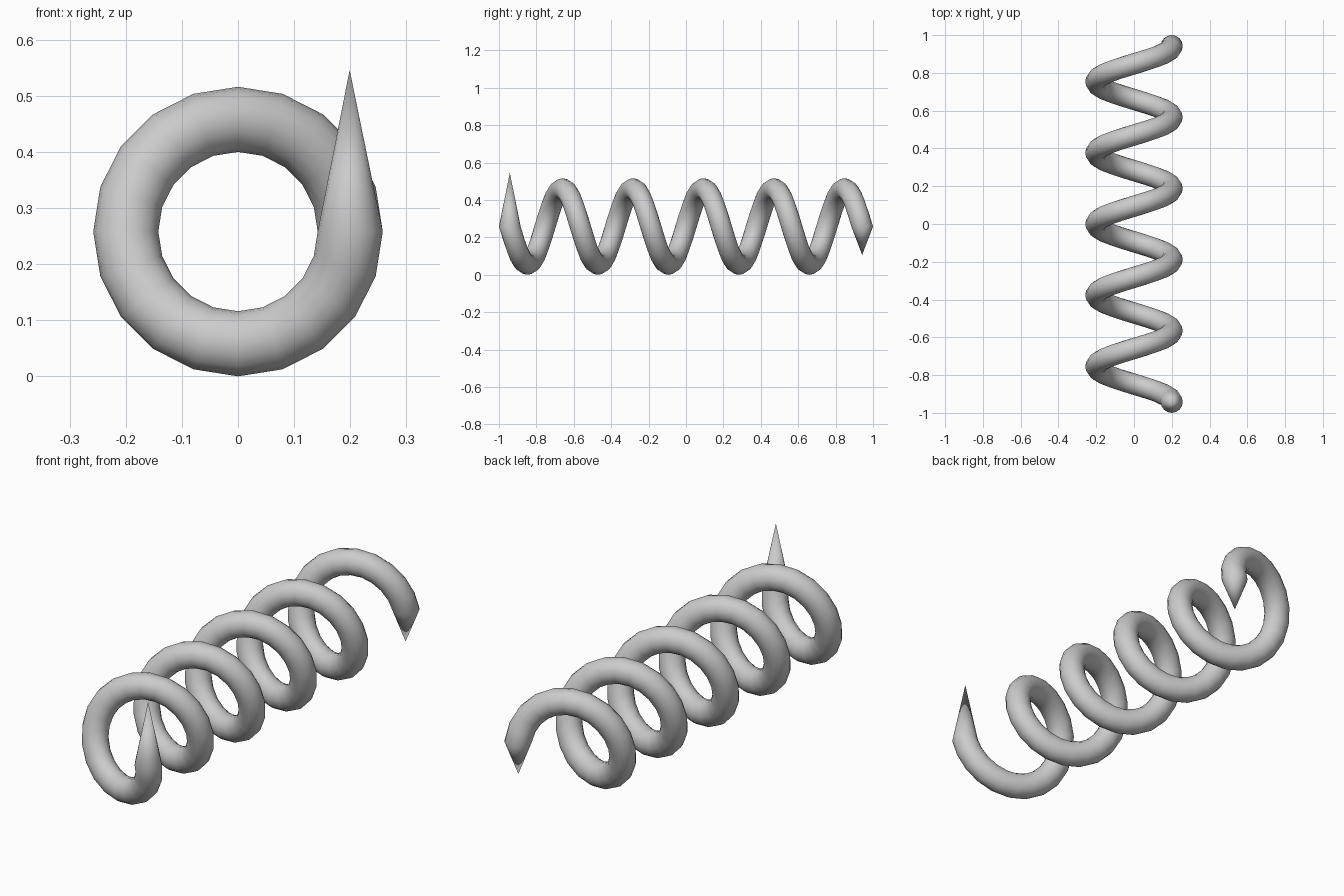
import bpy, bmesh
from math import sin, cos, tau

if "Cube" in bpy.data.objects:
    bpy.data.objects.remove(bpy.data.objects["Cube"])

TURNS, STEPS, SIDES = 5, 20, 16
COIL_R, WIRE_R, MID_Z = 0.2, 0.058, 0.258
HALF = 0.942

bm = bmesh.new()

# Coil: a circle lying in the radial/axis plane, screwed along y
rings = []
count = TURNS * STEPS
for i in range(count + 1):
    t = tau * i / STEPS
    y = -HALF + 2 * HALF * i / count
    ring = []
    for k in range(SIDES):
        a = tau * k / SIDES
        r = COIL_R + WIRE_R * cos(a)
        ring.append(bm.verts.new((r * cos(t), y + WIRE_R * sin(a), MID_Z - r * sin(t))))
    rings.append(ring)

for a, b in zip(rings, rings[1:]):
    for k in range(SIDES):
        n = (k + 1) % SIDES
        bm.faces.new((a[k], a[n], b[n], b[k]))

# Pointed ends: long tip at the front, short tip at the back
for ring, y, z in ((rings[0], -HALF, 0.546), (rings[-1], HALF, 0.106)):
    tip = bm.verts.new((COIL_R - 0.001, y, z))
    for k in range(SIDES):
        bm.faces.new((ring[k], ring[(k + 1) % SIDES], tip))

bmesh.ops.recalc_face_normals(bm, faces=bm.faces)
for f in bm.faces:
    f.smooth = True

mesh = bpy.data.meshes.new("coil_spring")
bm.to_mesh(mesh)
bm.free()
spring = bpy.data.objects.new("coil_spring", mesh)
bpy.context.collection.objects.link(spring)
